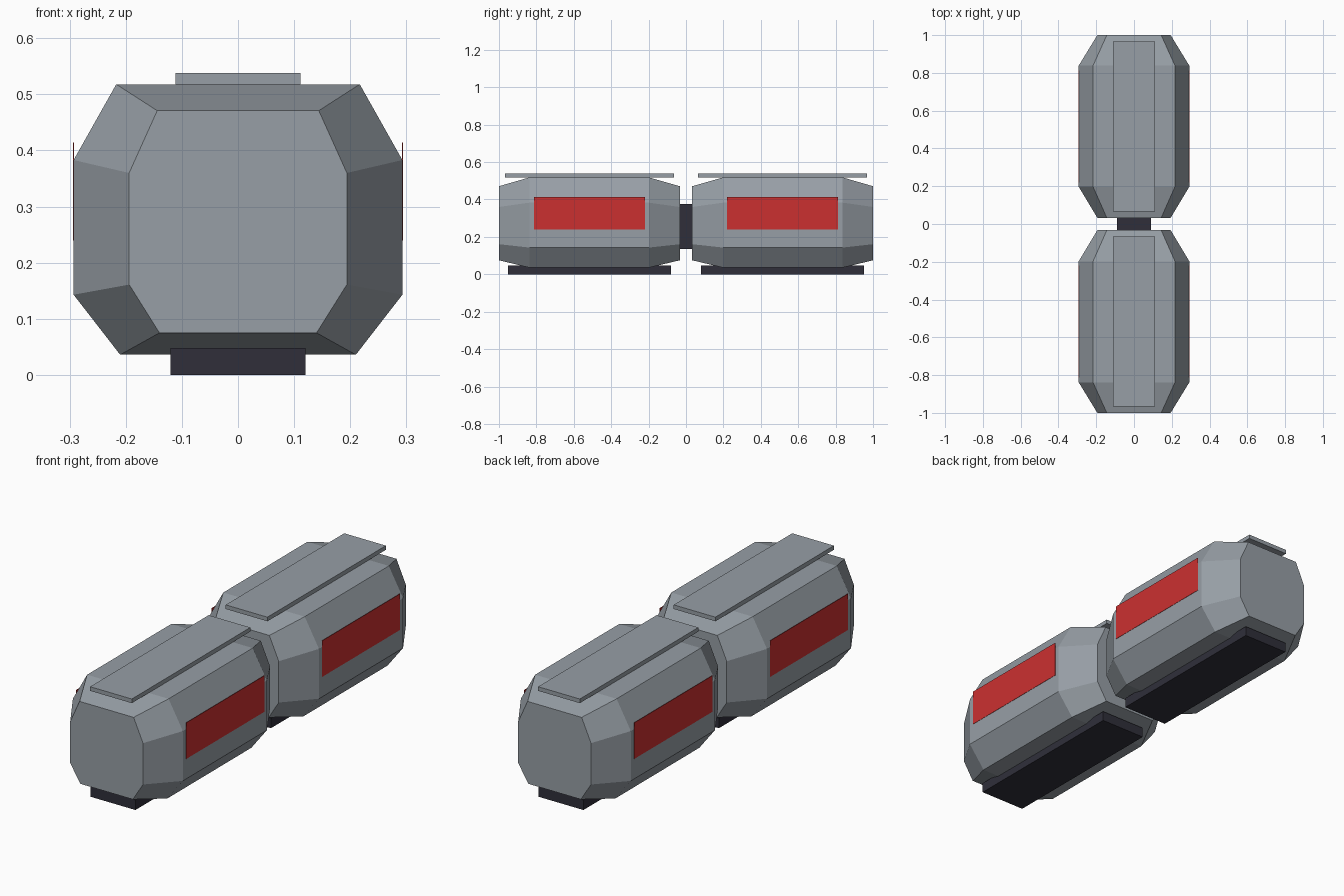
import bpy
import bmesh

cube = bpy.data.objects.get("Cube")
if cube:
    bpy.data.objects.remove(cube, do_unlink=True)


def material(name, rgb):
    m = bpy.data.materials.new(name)
    m.use_nodes = True
    m.diffuse_color = (*rgb, 1)
    m.node_tree.nodes["Principled BSDF"].inputs["Base Color"].default_value = (*rgb, 1)
    return m


GREY = material("hull grey", (0.31, 0.345, 0.38))
DARK = material("dark rubber", (0.029, 0.028, 0.042))
RED = material("red panel", (0.6, 0.03, 0.03))


def add_object(name, bm, mat):
    bmesh.ops.recalc_face_normals(bm, faces=bm.faces)
    mesh = bpy.data.meshes.new(name)
    bm.to_mesh(mesh)
    bm.free()
    mesh.materials.append(mat)
    obj = bpy.data.objects.new(name, mesh)
    bpy.context.collection.objects.link(obj)
    return obj


def box(name, x, y, z, mat):
    """Box spanning the given (min, max) pairs."""
    bm = bmesh.new()
    bmesh.ops.create_cube(bm, size=1)
    for v in bm.verts:
        v.co = [lo + (c + 0.5) * (hi - lo) for c, (lo, hi) in zip(v.co, (x, y, z))]
    return add_object(name, bm, mat)


def loft(name, sections, mat):
    """Skin matching (y, profile) sections and cap both ends."""
    bm = bmesh.new()
    rings = [[bm.verts.new((x, y, z)) for x, z in prof] for y, prof in sections]
    n = len(rings[0])
    for a, b in zip(rings, rings[1:]):
        for i in range(n):
            j = (i + 1) % n
            bm.faces.new((a[i], a[j], b[j], b[i]))
    bm.faces.new(rings[0])
    bm.faces.new(rings[-1])
    return add_object(name, bm, mat)


def octagon(half):
    """Mirror the right-hand points, bottom to top, into a closed profile."""
    return half + [(-x, z) for x, z in reversed(half)]


FULL = octagon([(0.21, 0.036), (0.293, 0.143), (0.293, 0.383), (0.217, 0.518)])
END = octagon([(0.14, 0.075), (0.194, 0.161), (0.194, 0.36), (0.144, 0.471)])

for side, s in (("front", -1), ("rear", 1)):
    def span(a, b):
        return tuple(sorted((s * a, s * b)))

    # Faceted car body with tapered ends
    loft(side + "_body",
         [(s * 0.033, END), (s * 0.198, FULL), (s * 0.838, FULL), (s, END)], GREY)
    # Roof plate and underside skid
    box(side + "_roof_plate", (-0.111, 0.111), span(0.065, 0.967), (0.518, 0.538), GREY)
    box(side + "_skid", (-0.12, 0.12), span(0.08, 0.952), (0, 0.048), DARK)
    # Thin side panels
    for hand, d in (("left", 1), ("right", -1)):
        x = tuple(sorted((d * 0.2925, d * 0.2945)))
        box(f"{side}_{hand}_panel", x, span(0.22, 0.813), (0.24, 0.414), RED)

# Coupling between the two cars
box("coupling", (-0.09, 0.09), (-0.06, 0.06), (0.135, 0.375), DARK)
